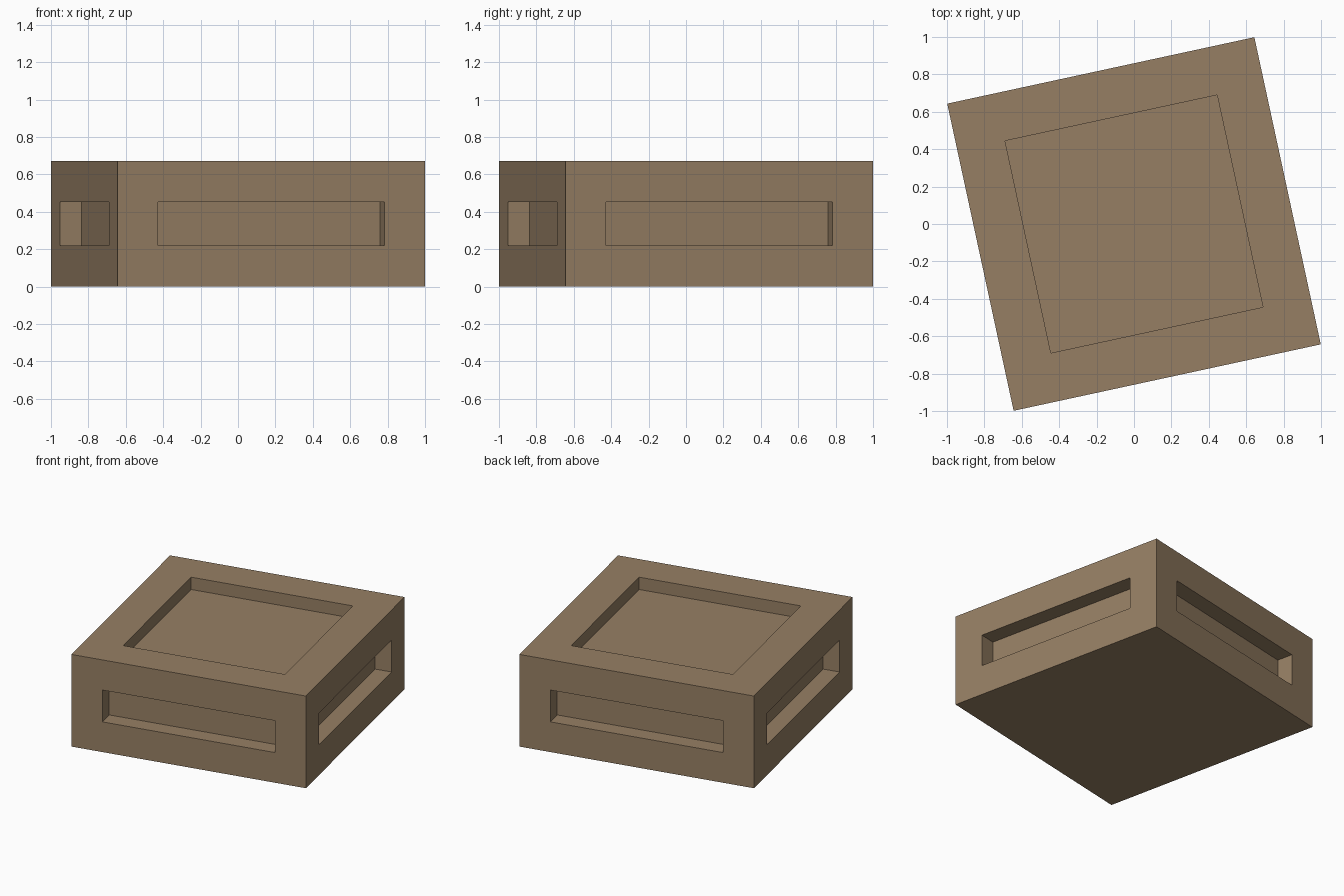
import bpy, bmesh, math
from mathutils import Matrix

if "Cube" in bpy.data.objects:
    bpy.data.objects.remove(bpy.data.objects["Cube"])

SIDE, HEIGHT, TURN = 1.68, 0.672, math.radians(12.2)

# single flat colour
brown = bpy.data.materials.new("brown")
brown.diffuse_color = (0.305, 0.212, 0.127, 1)
brown.use_nodes = True
brown.node_tree.nodes["Principled BSDF"].inputs["Base Color"].default_value = brown.diffuse_color


def recess(bm, faces, border, depth):
    """Frame each face with a border and push its middle inward."""
    bmesh.ops.inset_individual(bm, faces=faces, thickness=border,
                               depth=0, use_even_offset=True)
    bmesh.ops.inset_individual(bm, faces=faces, thickness=0, depth=-depth)


# square block
bm = bmesh.new()
bmesh.ops.create_cube(bm, size=1)
bmesh.ops.transform(bm, verts=bm.verts, matrix=Matrix.Translation((0, 0, HEIGHT / 2))
                    @ Matrix.Diagonal((SIDE, SIDE, HEIGHT, 1)))
bm.normal_update()
sides = [f for f in bm.faces if abs(f.normal.z) < 0.5]
top = [f for f in bm.faces if f.normal.z > 0.5]

# slots on all four sides and a shallow tray on top
recess(bm, sides, 0.22, 0.118)
recess(bm, top, 0.26, 0.09)

# turn slightly about the vertical axis
bmesh.ops.rotate(bm, verts=bm.verts, matrix=Matrix.Rotation(TURN, 3, 'Z'))
bmesh.ops.recalc_face_normals(bm, faces=bm.faces)

mesh = bpy.data.meshes.new("recessed_block")
bm.to_mesh(mesh)
bm.free()
mesh.materials.append(brown)
block = bpy.data.objects.new("recessed_block", mesh)
bpy.context.collection.objects.link(block)
